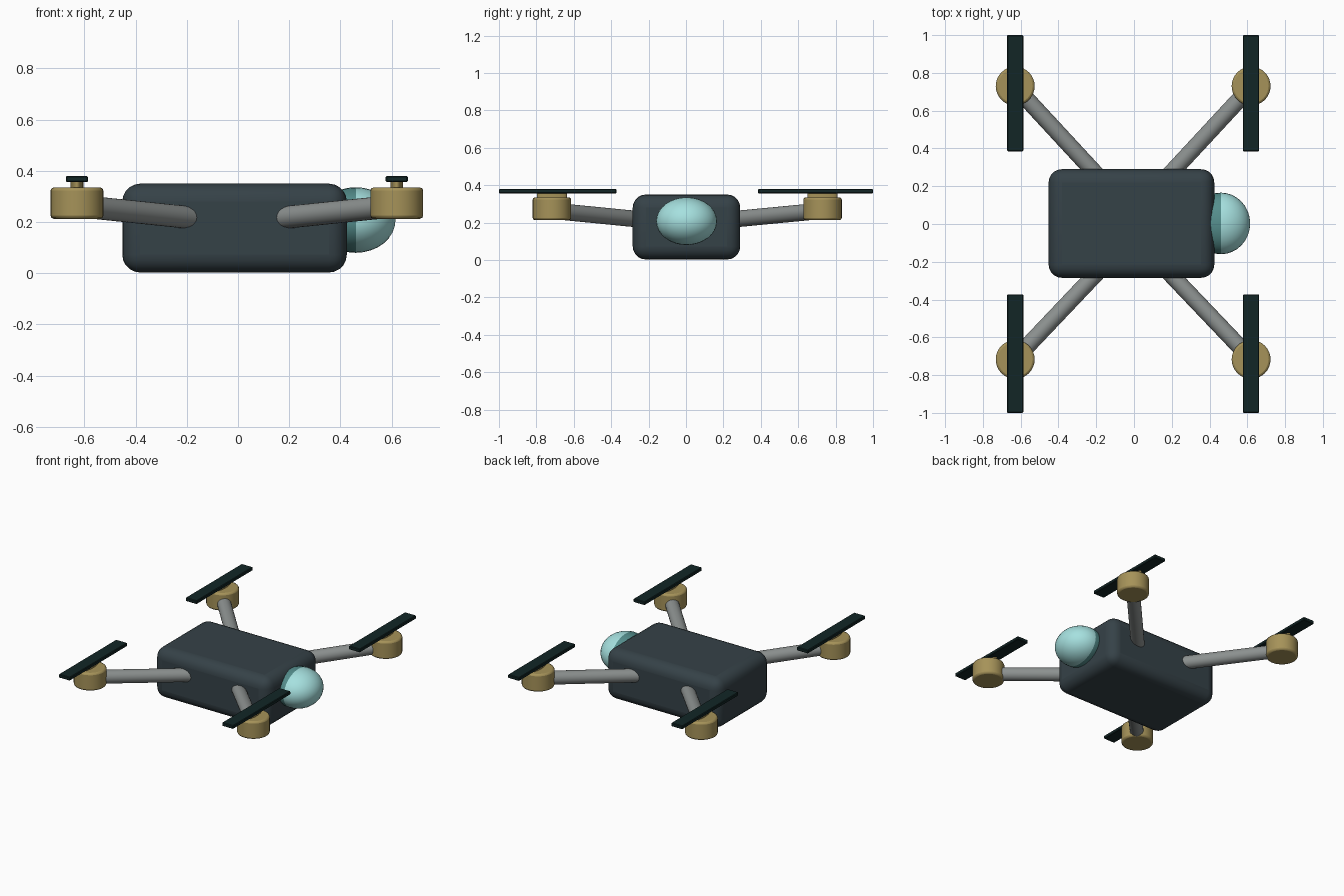
import bpy, bmesh, math
from mathutils import Vector, Matrix

if "Cube" in bpy.data.objects:
    bpy.data.objects.remove(bpy.data.objects["Cube"])


def material(name, rgb):
    m = bpy.data.materials.new(name)
    m.use_nodes = True
    col = (*rgb, 1.0)
    m.diffuse_color = col
    m.node_tree.nodes["Principled BSDF"].inputs["Base Color"].default_value = col
    return m


slate = material("dark slate", (0.036, 0.054, 0.064))
grey = material("arm grey", (0.26, 0.28, 0.275))
gold = material("motor gold", (0.38, 0.29, 0.10))
aqua = material("lens aqua", (0.38, 0.75, 0.74))
teal = material("lens rim teal", (0.09, 0.27, 0.265))
black = material("blade black green", (0.006, 0.019, 0.019))


def finish(name, bm, *mats, bevel=0.0, segments=3, smooth=True):
    mesh = bpy.data.meshes.new(name)
    bm.to_mesh(mesh)
    bm.free()
    ob = bpy.data.objects.new(name, mesh)
    bpy.context.collection.objects.link(ob)
    for m in mats:
        mesh.materials.append(m)
    bpy.ops.object.select_all(action="DESELECT")
    ob.select_set(True)
    bpy.context.view_layer.objects.active = ob
    if bevel:
        mod = ob.modifiers.new("Bevel", "BEVEL")
        mod.width, mod.segments = bevel, segments
        mod.limit_method, mod.angle_limit = "ANGLE", math.radians(50)
    if smooth:
        bpy.ops.object.shade_smooth_by_angle(angle=math.radians(40))
    return ob


def box(name, lo, hi, mat, **kw):
    lo, hi = Vector(lo), Vector(hi)
    bm = bmesh.new()
    bmesh.ops.create_cube(bm, size=1, matrix=Matrix.Translation((lo + hi) / 2)
                          @ Matrix.Diagonal((*(hi - lo), 1)))
    return finish(name, bm, mat, **kw)


def cylinder(name, a, b, r, mat, stretch=1.0, sides=32, **kw):
    a, b = Vector(a), Vector(b)
    turn = (b - a).to_track_quat("Z", "Y").to_matrix().to_4x4()
    bm = bmesh.new()
    bmesh.ops.create_cone(bm, cap_ends=True, segments=sides, radius1=r, radius2=r,
                          depth=(b - a).length,
                          matrix=Matrix.Translation((a + b) / 2)
                          @ Matrix.Diagonal((1, stretch, 1, 1)) @ turn)
    return finish(name, bm, mat, **kw)


# Rounded body
box("body", (-0.452, -0.285, 0.003), (0.425, 0.29, 0.35), slate, bevel=0.07, segments=5)

# Camera dome: poles along x, darker ring where it meets the body
bm = bmesh.new()
bmesh.ops.create_uvsphere(bm, u_segments=32, v_segments=16, radius=1,
                          matrix=Matrix.Translation((0.46, 0.003, 0.208))
                          @ Matrix.Diagonal((0.155, 0.163, 0.128, 1))
                          @ Matrix.Rotation(math.pi / 2, 4, "Y"))
for f in bm.faces:
    f.material_index = int(f.calc_center_median().x < 0.46)
finish("camera_dome", bm, aqua, teal)

# Four arms, each with motor, hub and blade
for front, sy, my, blade in (("front", -1, -0.717, (-1.0, -0.372)),
                             ("back", 1, 0.73, (0.385, 1.0))):
    for side, sx, mx in (("right", -1, -0.629), ("left", 1, 0.62)):
        tag = f"{front}_{side}"
        cylinder("arm_" + tag, (sx * 0.15 - 0.005, sy * 0.215, 0.214),
                 (mx * 0.95, my * 0.95, 0.26), 0.044, grey, sides=24)
        cylinder("motor_" + tag, (mx, my, 0.213), (mx, my, 0.335), 0.103, gold,
                 bevel=0.012, segments=2)
        cylinder("hub_" + tag, (mx, my, 0.33), (mx, my, 0.36), 0.025, gold, stretch=3.2)
        box("blade_" + tag, (mx - 0.043, blade[0], 0.356), (mx + 0.043, blade[1], 0.38),
            black, bevel=0.004, segments=1, smooth=False)
